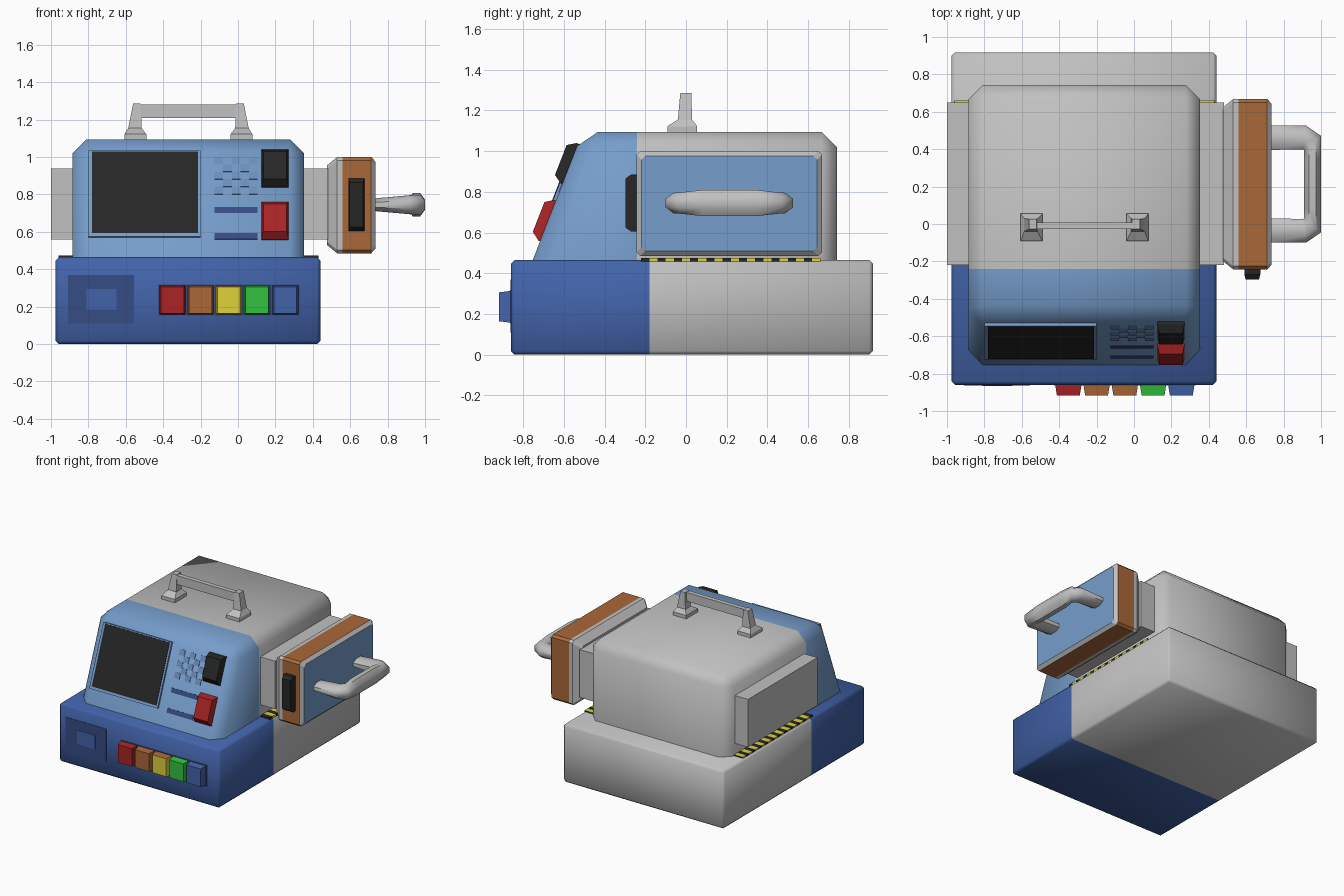
import bpy, bmesh, math
from mathutils import Vector

if "Cube" in bpy.data.objects:
    bpy.data.objects.remove(bpy.data.objects["Cube"])


def material(name, r, g, b):
    m = bpy.data.materials.new(name)
    lin = [((c / 255 + 0.055) / 1.055) ** 2.4 if c > 10 else c / 3294 for c in (r, g, b)]
    m.diffuse_color = (*lin, 1)
    m.use_nodes = True
    m.node_tree.nodes["Principled BSDF"].inputs["Base Color"].default_value = m.diffuse_color
    return m


GREY = material("light grey", 193, 193, 193)
SKY = material("soft blue", 118, 157, 203)
BLUE = material("deep blue", 66, 99, 170)
NAVY = material("navy", 54, 76, 132)
VENT = material("vent blue", 108, 143, 188)
RED = material("red", 168, 36, 38)
BROWN = material("brown", 170, 104, 56)
YELLOW = material("yellow", 222, 210, 58)
GREEN = material("green", 50, 192, 62)
BLACK = material("black", 38, 38, 38)


def finish(name, bm, mats, rule=None, smooth=None):
    bmesh.ops.recalc_face_normals(bm, faces=bm.faces[:])
    if rule:
        for f in bm.faces:
            f.material_index = rule(f)
    me = bpy.data.meshes.new(name)
    bm.to_mesh(me)
    bm.free()
    for m in mats:
        me.materials.append(m)
    ob = bpy.data.objects.new(name, me)
    bpy.context.collection.objects.link(ob)
    if smooth:
        bpy.ops.object.select_all(action='DESELECT')
        ob.select_set(True)
        bpy.context.view_layer.objects.active = ob
        bpy.ops.object.shade_smooth_by_angle(angle=math.radians(smooth))
    return ob


def add_loft(bm, rings):
    # skin a list of equal-length rings and cap both ends
    vs = [[bm.verts.new(p) for p in ring] for ring in rings]
    n = len(vs[0])
    for a, b in zip(vs, vs[1:]):
        for i in range(n):
            bm.faces.new((a[i], a[(i + 1) % n], b[(i + 1) % n], b[i]))
    bm.faces.new(vs[0])
    bm.faces.new(vs[-1])


def loft(name, parts, mats, rule=None, smooth=None):
    bm = bmesh.new()
    for rings in parts:
        add_loft(bm, rings)
    return finish(name, bm, mats, rule, smooth)


def rect(axis, d, a0, a1, b0, b1):
    # rectangle perpendicular to an axis at distance d
    out = []
    for a, b in ((a0, b0), (a1, b0), (a1, b1), (a0, b1)):
        p = [a, b]
        p.insert(axis, d)
        out.append(Vector(p))
    return out


def box(x0, x1, y0, y1, z0, z1):
    return [rect(2, z0, x0, x1, y0, y1), rect(2, z1, x0, x1, y0, y1)]


def slope(d, x0, x1, z0, z1):
    # rectangle lying on the sloping console front, raised by d
    n = Vector((0, -0.932, 0.363)) * d
    return [Vector((x, -0.755 + 0.39 * (z - 0.46), z)) + n
            for x, z in ((x0, z0), (x1, z0), (x1, z1), (x0, z1))]


def two_tone(name, rings, bevel, pick, y_split, mats, smooth):
    # bevelled block, cut across y into a front and a rear colour
    bm = bmesh.new()
    add_loft(bm, rings)
    bmesh.ops.recalc_face_normals(bm, faces=bm.faces[:])
    bmesh.ops.bevel(bm, geom=[e for e in bm.edges if pick(e)], offset=bevel,
                    segments=1, affect='EDGES', profile=0.5)
    bmesh.ops.bisect_plane(bm, geom=bm.verts[:] + bm.edges[:] + bm.faces[:],
                           plane_co=(0, y_split, 0), plane_no=(0, 1, 0))
    return finish(name, bm, mats,
                  lambda f: 0 if f.calc_center_median().y < y_split else 1, smooth)


# base and console housing
two_tone("base", box(-0.975, 0.44, -0.86, 0.918, 0, 0.465), 0.018,
         lambda e: True, -0.18, (BLUE, GREY), 50)
profile = [(-0.755, 0.46), (-0.507, 1.095), (0.742, 1.095), (0.742, 0.46)]
two_tone("console_housing", [[Vector((x, y, z)) for y, z in profile] for x in (-0.885, 0.352)],
         0.075, lambda e: max(v.co.z for v in e.verts) > 0.5, -0.24, (SKY, GREY), 50)

# block passing through the housing sides
loft("side_block", [box(-1.0, 0.48, -0.22, 0.65, 0.56, 0.94)], [GREY])

# striped warning strips under the side block
for side, x0, x1 in (("left", -0.96, -0.87), ("right", 0.34, 0.43)):
    loft(side + "_warning_strip", [box(x0, x1, -0.22 + i * 0.04, -0.18 + i * 0.04, 0.455, 0.474)
                                   for i in range(22)], [BLACK, YELLOW],
         lambda f: int((f.calc_center_median().y + 0.2201) / 0.04) % 2)

# screen
loft("screen_frame", [[slope(-0.02, -0.80, -0.20, 0.57, 1.03),
                       slope(0.014, -0.80, -0.20, 0.57, 1.03)]], [SKY])
loft("screen", [[slope(0.01, -0.78, -0.215, 0.588, 1.022),
                 slope(0.018, -0.78, -0.215, 0.588, 1.022)]], [BLACK])

# vent checks and slots
checks = []
for i in range(5):
    for j in range(5):
        if (i + j) % 2 == 0:
            x, z = -0.125 + i * 0.046, 0.80 + j * 0.04
            checks.append([slope(d, x, x + 0.046, z, z + 0.04) for d in (-0.003, 0.004)])
loft("vent_checks", checks, [VENT])
loft("slots", [[slope(d, -0.125, 0.105, z, z + 0.032) for d in (-0.003, 0.004)]
               for z in (0.56, 0.70)], [NAVY])

# large keys on the sloping front
for name, z, mat in (("black_key", 0.837, BLACK), ("red_key", 0.557, RED)):
    loft(name, [[slope(-0.03, 0.125, 0.27, z, z + 0.2), slope(0.008, 0.125, 0.27, z, z + 0.2),
                 slope(0.05, 0.135, 0.26, z + 0.028, z + 0.175)]], [mat])

# emblem-free square panel on the base front
loft("front_square", [[rect(1, y, -0.91, -0.555, 0.11, 0.37) for y in (-0.855, -0.863)]], [NAVY])
loft("front_square_centre", [[rect(1, y, -0.81, -0.65, 0.185, 0.295) for y in (-0.86, -0.866)]], [BLUE])

# button row
loft("button_tray", [[rect(1, y, -0.427, 0.33, 0.152, 0.318) for y in (-0.855, -0.864)]], [NAVY])
names = ("red", "brown", "yellow", "green", "blue")
for i, (name, mat) in enumerate(zip(names, (RED, BROWN, YELLOW, GREEN, BLUE))):
    x0 = -0.422 + i * 0.151
    top = BROWN if mat == YELLOW else mat
    loft(name + "_button", [[rect(1, -0.855, x0, x0 + 0.142, 0.156, 0.314),
                             rect(1, -0.918, x0 + 0.01, x0 + 0.132, 0.164, 0.306)]], [mat, top],
         lambda f: 1 if f.normal.z > 0.5 else 0)

# door: grey back, brown band, grey lip, blue face
steps = ((0.475, 0.045), (0.53, 0.0), (0.56, 0.0), (0.712, 0.0), (0.735, 0.024))


def door_colour(f):
    x = f.calc_center_median().x
    return 2 if x > 0.73 else 1 if 0.56 < x < 0.71 else 0


def door_ring(x, s):
    y0, y1, z0, z1, c = -0.243 + s, 0.668 - s, 0.485 + s, 1.0 - s, 0.018
    return [Vector((x, y, z)) for y, z in
            ((y0 + c, z0), (y1 - c, z0), (y1, z0 + c), (y1, z1 - c),
             (y1 - c, z1), (y0 + c, z1), (y0, z1 - c), (y0, z0 + c))]


loft("door", [[door_ring(x, s) for x, s in steps]], [GREY, BROWN, SKY], door_colour)
loft("door_latch", [[rect(1, -0.23, 0.59, 0.675, 0.605, 0.885), rect(1, -0.27, 0.59, 0.675, 0.605, 0.885),
                     rect(1, -0.298, 0.597, 0.668, 0.625, 0.865)]], [BLACK])

# door handle: octagonal loft, mirrored about its middle
half = [((0.72, -0.10), (0.72, 0.03), 0.033), ((0.92, -0.10), (0.905, 0.027), 0.05),
        ((1.0, -0.045), (0.91, 0.033), 0.053), ((1.0, 0.08), (0.908, 0.08), 0.064)]
mid = 0.213
flip = [((a[0], 2 * mid - a[1]), (b[0], 2 * mid - b[1]), h) for a, b, h in reversed(half)]
rings = []
for a, b, h in half + flip:
    a, b = Vector((*a, 0.745)), Vector((*b, 0.745))
    k = 1 / math.cos(math.pi / 8)
    angles = [math.pi / 8 + i * math.pi / 4 for i in range(8)]
    rings.append([(a + b) / 2 + (a - b) / 2 * k * math.cos(t)
                  + Vector((0, 0, h * k * math.sin(t))) for t in angles])
loft("door_handle", [rings], [GREY], smooth=50)

# carrying handle: two mirrored posts and a bar
posts = []
for s in (1, -1):
    levels = ((1.08, 0.225, 0.342, -0.092, 0.055), (1.122, 0.225, 0.342, -0.092, 0.055),
              (1.155, 0.25, 0.322, -0.04, 0.03), (1.285, 0.255, 0.296, -0.028, 0.026))
    posts.append([rect(2, z, -0.265 + s * a, -0.265 + s * b, c, d) for z, a, b, c, d in levels])
loft("carry_handle_posts", posts, [GREY])
loft("carry_handle_bar", [box(-0.53, 0.0, -0.028, 0.008, 1.21, 1.28)], [GREY])
